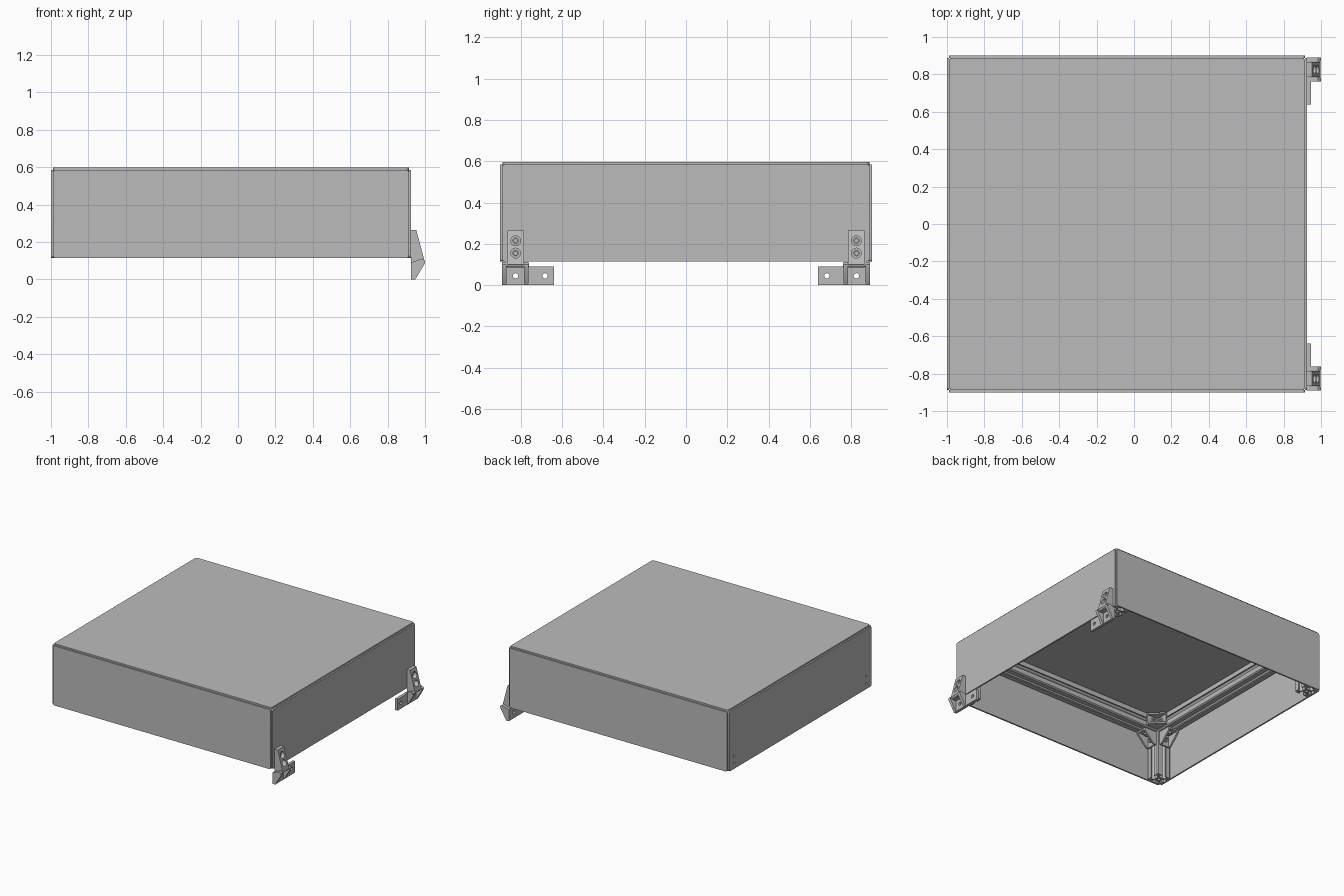
import bpy, bmesh, math
from mathutils import Matrix, Vector

cube = bpy.data.objects.get("Cube")
if cube:
    bpy.data.objects.remove(cube)

grey = bpy.data.materials.new("plain_grey")
grey.use_nodes = True
colour = (0.5, 0.5, 0.5, 1)
grey.diffuse_color = colour
grey.node_tree.nodes["Principled BSDF"].inputs["Base Color"].default_value = colour

X, Y, Z = Vector((1, 0, 0)), Vector((0, 1, 0)), Vector((0, 0, 1))
parts = []


def circle(cx, cy, r, n=20):
    return [(cx + r * math.cos(2 * math.pi * i / n), cy + r * math.sin(2 * math.pi * i / n)) for i in range(n)]


def rounded(x0, x1, y0, y1, r, n=4):
    pts = []
    for k, (cx, cy) in enumerate([(x1 - r, y1 - r), (x0 + r, y1 - r), (x0 + r, y0 + r), (x1 - r, y0 + r)]):
        for i in range(n + 1):
            a = math.pi / 2 * (k + i / n)
            pts.append((cx + r * math.cos(a), cy + r * math.sin(a)))
    return pts


def rect(x0, x1, y0, y1):
    return [(x0, y0), (x1, y0), (x1, y1), (x0, y1)]


def extrude(name, loops, depth, origin, u, v, w):
    """Solid from an outline and holes in the u-v plane, centred on origin along w."""
    curve = bpy.data.curves.new(name, 'CURVE')
    curve.dimensions = '2D'
    curve.fill_mode = 'BOTH'
    curve.extrude = depth / 2
    for loop in loops:
        spline = curve.splines.new('POLY')
        spline.points.add(len(loop) - 1)
        for p, (a, b) in zip(spline.points, loop):
            p.co = (a, b, 0, 1)
        spline.use_cyclic_u = True
    temp = bpy.data.objects.new("temp", curve)
    bpy.context.collection.objects.link(temp)
    dg = bpy.context.evaluated_depsgraph_get()
    mesh = bpy.data.meshes.new_from_object(temp.evaluated_get(dg))
    bpy.data.objects.remove(temp)
    m = Matrix((u, v, w)).transposed().to_4x4()
    m.translation = Vector(origin)
    mesh.transform(m)
    bm = bmesh.new()
    bm.from_mesh(mesh)
    bmesh.ops.remove_doubles(bm, verts=bm.verts, dist=1e-5)
    bmesh.ops.recalc_face_normals(bm, faces=bm.faces)
    bm.to_mesh(mesh)
    bm.free()
    mesh.materials.clear()
    mesh.materials.append(grey)
    obj = bpy.data.objects.new(name, mesh)
    bpy.context.collection.objects.link(obj)
    parts.append(obj)
    return obj


def cut(obj, cutter):
    mod = obj.modifiers.new("cut", 'BOOLEAN')
    mod.operation = 'DIFFERENCE'
    mod.solver = 'EXACT'
    mod.object = cutter
    cutter.hide_render = True
    dg = bpy.context.evaluated_depsgraph_get()
    mesh = bpy.data.meshes.new_from_object(obj.evaluated_get(dg))
    obj.modifiers.clear()
    obj.data = mesh
    parts.remove(cutter)
    bpy.data.objects.remove(cutter)


# Main sizes
T = 0.012                     # panel thickness
FX0, FX1, FY = -0.988, 0.913, 0.888
Z0, Z1 = 0.115, 0.585
H = 0.06                      # half width of a frame bar
CX = (FX0 + FX1) / 2
HINGE_Y = 0.825
BOLT_Z = (0.155, 0.215)

# Cover panels
extrude("top_panel", [rounded(FX0, FX1, -FY, FY, 0.02)], T, (0, 0, Z1 + T / 2), X, Y, Z)
for s, name in ((-1, "front_panel"), (1, "back_panel")):
    extrude(name, [rounded(FX0, FX1, Z0, Z1, 0.012)], T, (0, s * (FY + T / 2), 0), X, Z, Y)
holes = [circle(s * HINGE_Y, z, 0.009) for s in (-1, 1) for z in BOLT_Z]
for x, name in ((FX0 - T / 2, "right_panel"), (FX1 + T / 2, "left_panel")):
    extrude(name, [rounded(-FY, FY, Z0, Z1, 0.012)] + holes, T, (x, 0, 0), Y, Z, X)


# Slotted frame bars
def slotted_profile():
    side = [(H, -H + 0.008), (H, -0.016), (H - 0.009, -0.016), (H - 0.009, -0.033),
            (H - 0.02, -0.033), (H - 0.036, -0.015)]
    side += [(a, -b) for a, b in reversed(side)]
    pts = []
    for k in range(4):
        c, s = round(math.cos(k * math.pi / 2)), round(math.sin(k * math.pi / 2))
        pts += [(a * c - b * s, a * s + b * c) for a, b in side]
    return [pts, circle(0, 0, 0.012, 16)]


bar = slotted_profile()
ZR = Z1 - H
PX, PY = (FX1 - FX0) / 2 - H, FY - H
for s, side in ((-1, "front"), (1, "back")):
    extrude(side + "_rail", bar, 2 * (PX - H), (CX, s * PY, ZR), Y, Z, X)
for s, side in ((-1, "right"), (1, "left")):
    extrude(side + "_rail", bar, 2 * (PY - H), (CX + s * PX, 0, ZR), X, Z, Y)


# Corner brackets: an L of two feet, two triangular cheeks and bolt heads
def bracket(name, origin, a, b, w):
    g, t, width = 0.105, 0.012, 0.09
    o = Vector(origin)
    foot = [(0, 0), (g, 0), (g, t), (t, t), (t, g), (0, g)]
    extrude(name + "_feet", [foot], width, o, a, b, w)
    cheek = [(0, 0), (g, 0), (g, 0.022), (0.022, g), (0, g)]
    for s in (-1, 1):
        extrude(name + "_cheek", [cheek], t, o + w * s * (width - t) / 2, a, b, w)
    for p, q in ((a, b), (b, a)):
        extrude(name + "_bolt", [circle(0, 0, 0.018, 16), circle(0, 0, 0.008, 6)], 0.016,
                o + p * 0.055 + q * 0.02, p, w, q)


for sx, lr in ((-1, "right"), (1, "left")):
    for sy, fb in ((-1, "front"), (1, "back")):
        px, py = CX + sx * PX, sy * PY
        corner = fb + "_" + lr
        extrude(corner + "_post", bar, Z1 - Z0, (px, py, (Z0 + Z1) / 2), X, Y, Z)
        ix, iy, iz = px - sx * H, py - sy * H, ZR - H
        bracket(corner + "_side_bracket", (ix, py, iz), -sx * X, -Z, Y)
        bracket(corner + "_cross_bracket", (px, iy, iz), -sy * Y, -Z, X)
        bracket(corner + "_flat_bracket", (ix, iy, ZR), -sx * X, -sy * Y, Z)

# Hinges on the left side
XH = FX1 + T
for s, fb in ((-1, "front"), (1, "back")):
    name = fb + "_hinge"
    y = s * HINGE_Y
    # Upper leaf: sloped wedge with counterbored bolt holes
    wedge = [(XH, 0.085), (0.982, 0.085), (0.996, 0.1), (0.993, 0.115), (0.953, 0.265), (XH, 0.265)]
    leaf = extrude(name + "_upper_leaf", [wedge], 0.08, (0, y, 0), X, Z, Y)
    for z in BOLT_Z:
        for r, x in ((0.024, 0.99), (0.013, 0.95)):
            cut(leaf, extrude("hole_cutter", [circle(0, 0, r)], 0.1, (x + 0.002, y, z), Y, Z, X))
    # Lower leaf: flat plate running inwards, two cheeks and a pin
    plate = rect(0.64, 0.89, 0, 0.09)
    extrude(name + "_lower_leaf", [plate, circle(HINGE_Y, 0.045, 0.013), circle(0.682, 0.045, 0.013)],
            0.022, (XH + 0.011, 0, 0), s * Y, Z, X)
    cheek = [(XH, 0), (0.948, 0), (0.999, 0.085), (1.0, 0.1), (0.985, 0.112), (XH, 0.09)]
    for cy in (0.773, 0.879):
        extrude(name + "_cheek", [cheek], 0.022, (0, s * cy, 0), X, Z, Y)
    extrude(name + "_pin", [circle(0, 0, 0.009, 16)], 0.13, (0.985, s * 0.826, 0.098), X, Z, Y)

# Shading
bpy.ops.object.select_all(action='DESELECT')
for obj in parts:
    obj.select_set(True)
bpy.context.view_layer.objects.active = parts[0]
bpy.ops.object.shade_smooth_by_angle(angle=math.radians(30))
